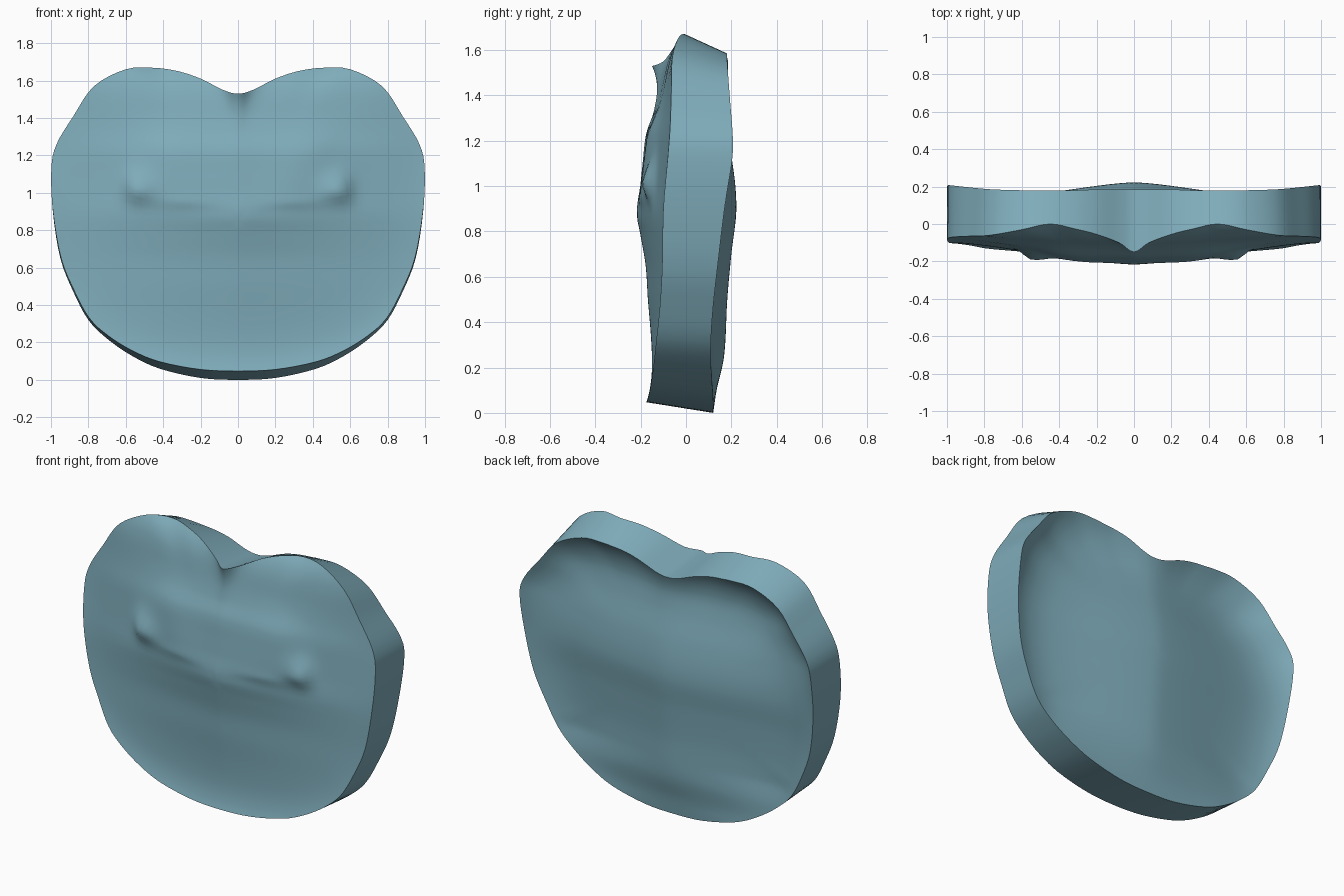
import bpy, bmesh, math

if "Cube" in bpy.data.objects:
    bpy.data.objects.remove(bpy.data.objects["Cube"])

# right half of the outline, top notch to bottom: x, z, front rim y, back rim y
HALF = [(0, 1.53, -.15, .185), (.08, 1.55, -.10, .185), (.2, 1.61, -.055, .185),
        (.32, 1.65, -.025, .18), (.45, 1.668, 0, .18), (.6, 1.66, -.03, .18),
        (.77, 1.57, -.06, .185), (.88, 1.41, -.065, .195), (.97, 1.26, -.07, .205),
        (.998, 1.13, -.08, .205), (.99, .9, -.1, .17), (.95, .65, -.105, .14),
        (.88, .47, -.115, .12), (.8, .32, -.13, .11), (.7, .22, -.14, .11),
        (.57, .13, -.15, .115), (.42, .06, -.16, .12), (.2, .01, -.17, .12),
        (0, 0, -.175, .12)]
# depth profiles (z, y) down the middle and near the sides
FRONT_MID = [(0, -.14), (.2, -.145), (.35, -.155), (.5, -.168), (.65, -.178), (.78, -.2),
             (.88, -.217), (1, -.2), (1.1, -.19), (1.23, -.175), (1.33, -.14),
             (1.45, -.115), (1.7, -.1)]
FRONT_SIDE = [(0, -.11), (.3, -.095), (.8, -.08), (1.3, -.06), (1.7, -.05)]
BACK_MID = [(0, .12), (.1, .135), (.25, .168), (.5, .182), (.7, .2), (.9, .222), (1.1, .205),
            (1.3, .16), (1.42, .135), (1.7, .11)]
CENTRE = (0, .85)
STEPS, RINGS = 4, 30


def lookup(table, z):
    """Smooth curve through the table."""
    n = len(table)
    slope = [(table[min(i + 1, n - 1)][1] - table[max(i - 1, 0)][1])
             / (table[min(i + 1, n - 1)][0] - table[max(i - 1, 0)][0]) for i in range(n)]
    z = min(max(z, table[0][0]), table[-1][0])
    for i in range(n - 1):
        (z0, y0), (z1, y1) = table[i], table[i + 1]
        if z <= z1:
            h = z1 - z0
            f = (z - z0) / h
            return (y0 * (1 + 2 * f) * (1 - f) ** 2 + y1 * f * f * (3 - 2 * f)
                    + h * slope[i] * f * (1 - f) ** 2 - h * slope[i + 1] * f * f * (1 - f))


def bump(x, z, cx, cz, inner, outer, above, below):
    dx, dz = abs(x) - cx, z - cz
    return math.exp(-(dx / (outer if dx > 0 else inner)) ** 2
                    - (dz / (above if dz > 0 else below)) ** 2)


def front_y(x, z):
    k = min(1, abs(x)) ** 1.3
    y = lookup(FRONT_MID, z) * (1 - k) + lookup(FRONT_SIDE, z) * k
    y -= .045 * bump(x, z, .55, 1.01, .1, .055, .1, .06)     # corner knobs
    y -= .018 * bump(x, z, .3, .96, .2, .2, .2, .045)        # brow shelf
    y -= .018 * bump(x, z, .38, 1.22, .18, .14, .12, .2)     # raised columns
    return y


def back_y(x, z):
    # soft ridge down the middle, falling away to a valley inside the rim
    fall = .12 * (math.sqrt(x * x + .0064) - .08) + .05 * x * x
    low = min(1, max(0, (z - .05) / .3))
    return lookup(BACK_MID, z) - fall * (.4 + .6 * low)


def smooth_loop(pts):
    out, n = [], len(pts)
    for i in range(n):
        a, b, c, d = (pts[(i + j) % n] for j in (-1, 0, 1, 2))
        for s in range(STEPS):
            t = s / STEPS
            out.append([.5 * (2 * q + (r - p) * t + (2 * p - 5 * q + 4 * r - w) * t * t
                              + (3 * q - p - 3 * r + w) * t ** 3)
                        for p, q, r, w in zip(a, b, c, d)])
    return out


outline = smooth_loop(HALF + [(-x, z, f, b) for x, z, f, b in HALF[-2:0:-1]])

# front rim sits a little higher at the bottom, back rim a little lower at the top
front_rim, back_rim = [], []
for x, z, yf, yb in outline:
    low = max(0, (.95 - z) / .95)
    high = max(0, (z - 1.15) / .52)
    front_rim.append((x * (1 - .007 * min(1, low * 2)), yf, z + .047 * low ** 4))
    back_rim.append((x * (1 - .02 * high), yb, z - .085 * high * min(1, .62 + abs(x))))

bm = bmesh.new()


def face_disc(rim, depth, power, flip):
    """Concentric rings that follow a depth function and meet the rim exactly."""
    cx, cz = CENTRE
    hub = bm.verts.new((cx, depth(cx, cz), cz))
    prev = None
    for r in range(1, RINGS + 1):
        t = (r / RINGS) ** .85
        ring = []
        for x, y, z in rim:
            px, pz = cx + (x - cx) * t, cz + (z - cz) * t
            py = depth(px, pz) + (y - depth(x, z)) * t ** power
            ring.append(bm.verts.new((px, py, pz)))
        for i in range(len(ring)):
            j = (i + 1) % len(ring)
            f = [hub, ring[i], ring[j]] if prev is None else [prev[i], ring[i], ring[j], prev[j]]
            bm.faces.new(f[::-1] if flip else f)
        prev = ring
    return prev


front = face_disc(front_rim, front_y, 9, False)
back = face_disc(back_rim, back_y, 6, True)

# side wall joining both rims
for i in range(len(front)):
    j = (i + 1) % len(front)
    bm.faces.new((front[i], back[i], back[j], front[j]))
bmesh.ops.recalc_face_normals(bm, faces=bm.faces)

mesh = bpy.data.meshes.new("relief_slab")
bm.to_mesh(mesh)
bm.free()
slab = bpy.data.objects.new("relief_slab", mesh)
bpy.context.collection.objects.link(slab)

teal = bpy.data.materials.new("dusty_teal")
teal.diffuse_color = (.21, .41, .49, 1)
teal.use_nodes = True
teal.node_tree.nodes["Principled BSDF"].inputs["Base Color"].default_value = teal.diffuse_color
mesh.materials.append(teal)

bpy.context.view_layer.objects.active = slab
slab.select_set(True)
bpy.ops.object.shade_smooth_by_angle(angle=math.radians(40))
